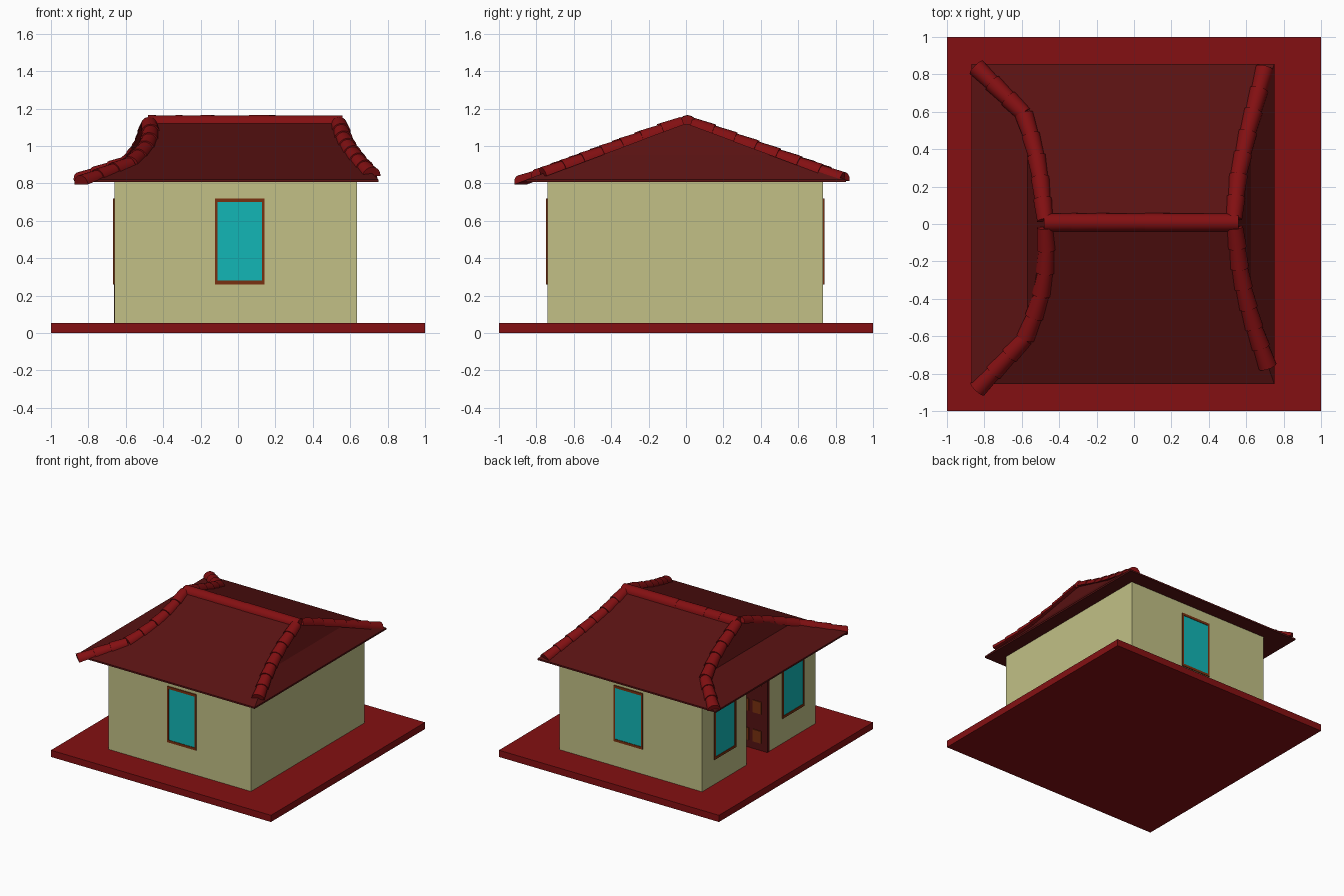
import bpy, bmesh, math
from mathutils import Vector

if "Cube" in bpy.data.objects:
    bpy.data.objects.remove(bpy.data.objects["Cube"])


def mat(name, r, g, b):
    m = bpy.data.materials.new(name)
    m.diffuse_color = (r, g, b, 1)
    m.use_nodes = True
    m.node_tree.nodes["Principled BSDF"].inputs["Base Color"].default_value = m.diffuse_color
    return m


RED = mat("tile_red", .23, .005, .006)
ROOF = mat("roof_red", .10, .006, .006)
WALL = mat("wall_cream", .54, .53, .24)
GLASS = mat("glass_cyan", .006, .47, .47)
WOOD = mat("frame_brown", .19, .03, .005)
DOOR = mat("door_maroon", .09, .006, .006)


def finish(name, bm, m, smooth=False):
    bmesh.ops.recalc_face_normals(bm, faces=bm.faces[:])
    me = bpy.data.meshes.new(name)
    bm.to_mesh(me)
    bm.free()
    me.materials.append(m)
    if smooth:
        me.polygons.foreach_set("use_smooth", [True] * len(me.polygons))
        me.set_sharp_from_angle(angle=math.radians(40))
    ob = bpy.data.objects.new(name, me)
    bpy.context.collection.objects.link(ob)
    return ob


def box(name, x, y, z, m):
    bm = bmesh.new()
    bmesh.ops.create_cube(bm, size=1)
    for v in bm.verts:
        v.co = [a + (b - a) * (c + .5) for (a, b), c in zip((x, y, z), v.co)]
    return finish(name, bm, m)


# Ground slab
box("base_slab", (-1, 1), (-1, 1), (0, .055), RED)

# Walls, with a doorway in the left side
L, R, W, T = -.66, .637, .733, .06
Z = (.055, .81)
box("front_wall", (L, R), (-W - .008, -W + T), Z, WALL)
box("back_wall", (L, R), (W - T, W), Z, WALL)
box("right_wall", (R - T, R), (-W + T, W - T), Z, WALL)
box("left_wall_a", (L, L + T), (-W + T, -.135), Z, WALL)
box("left_wall_b", (L, L + T), (.16, W - T), Z, WALL)
box("door_lintel", (L, L + T), (-.135, .16), (.72, .81), WALL)


# Windows: four frame bars round a pane, lying on a wall
def window(name, axis, wall, sign, centre, width):
    def part(suffix, a, b, depth, m):
        d = sorted((wall - sign * .01, wall + sign * depth))
        if axis == 'y':
            box(name + suffix, a, d, b, m)
        else:
            box(name + suffix, d, a, b, m)
    a0, a1, z0, z1 = centre - width / 2, centre + width / 2, .26, .72
    t, h = .014, .02
    part("_glass", (a0 + t, a1 - t), (z0 + h, z1 - h), .003, GLASS)
    part("_jamb_a", (a0, a0 + t), (z0, z1), .007, WOOD)
    part("_jamb_b", (a1 - t, a1), (z0, z1), .007, WOOD)
    part("_sill", (a0 + t, a1 - t), (z0, z0 + h), .007, WOOD)
    part("_head", (a0 + t, a1 - t), (z1 - h, z1), .007, WOOD)


window("front_window", 'y', -W - .008, -1, .01, .265)
window("back_window", 'y', W, 1, .01, .265)
window("left_window_a", 'x', L, -1, .44, .28)
window("left_window_b", 'x', L, -1, -.445, .28)

# Door swung open into the house, with raised panels
box("door", (L - .003, L + .285), (-.137, -.112), (.055, .72), DOOR)
for i, x in enumerate((-.57, -.455)):
    for j, z in enumerate((.165, .405, .635)):
        box(f"door_panel_{i}_{j}", (x - .038, x + .038), (-.142, -.106),
            (z - .05, z + .05), WOOD)

# Roof: two flat slopes with kinked hips at both ends
EAVE, APEX, EY = .82, 1.135, .855


def on_slope(x, y):
    return Vector((x, y, EAVE + (APEX - EAVE) * (1 - abs(y) / EY)))


bm = bmesh.new()
rows = []
for sy in (-1, 1):
    pts = [(-.87, EY), (-.57, .57), (.625, .5), (.75, EY)]
    rows.append([bm.verts.new(on_slope(x, sy * y)) for x, y in pts])
ra, rb = (bm.verts.new(on_slope(x, 0)) for x in (-.48, .54))
low = [bm.verts.new((x, y, .807)) for x, y in
       ((-.87, -EY), (.75, -EY), (.75, EY), (-.87, EY))]
f, b = rows
for s in rows:
    bm.faces.new((s[0], s[3], s[2], rb, ra, s[1]))
bm.faces.new((f[0], f[1], b[1], b[0]))
bm.faces.new((f[3], f[2], b[2], b[3]))
bm.faces.new((f[1], ra, b[1]))
bm.faces.new((f[2], rb, b[2]))
bm.faces.new(low)
rim = [f[0], f[3], b[3], b[0]]
for i in range(4):
    j = (i + 1) % 4
    bm.faces.new((low[i], low[j], rim[j], rim[i]))
finish("roof", bm, ROOF)


# Rounded cover tile: tapered half cylinder between two points
def tile(name, p, q, r0, r1):
    d = (q - p).normalized()
    side = d.cross(Vector((0, 0, 1))).normalized()
    up = side.cross(d)
    bm = bmesh.new()
    n = 12
    rings = []
    for c, r in ((p, r0), (q, r1)):
        c = c - up * .014
        rings.append([bm.verts.new(c + r * (side * math.cos(math.pi * k / n)
                                            + up * math.sin(math.pi * k / n)))
                      for k in range(n + 1)])
    for k in range(n):
        bm.faces.new((rings[0][k], rings[0][k + 1], rings[1][k + 1], rings[1][k]))
    bm.faces.new((rings[0][0], rings[0][n], rings[1][n], rings[1][0]))
    bm.faces.new(rings[0])
    bm.faces.new(rings[1])
    finish(name, bm, RED, True)


# Hip tiles, laid from the eave up to the ridge
def chain(name, path, count):
    pts = [on_slope(x, y) for x, y in path]
    lens = [(q - p).length for p, q in zip(pts, pts[1:])]

    def at(s):
        for p, q, l in zip(pts, pts[1:], lens):
            if s <= l + 1e-6:
                return p.lerp(q, s / l)
            s -= l
        return pts[-1]
    step = sum(lens) / count
    for i in range(count):
        tile(f"{name}_{i}", at(i * step), at((i + 1) * step), .05, .043)


chain("hip_left_front", [(-.84, -.885), (-.57, -.6), (-.5, -.4), (-.465, -.2), (-.475, -.02)], 8)
chain("hip_left_back", [(-.845, .84), (-.58, .58), (-.51, .32), (-.475, .02)], 8)
chain("hip_right_front", [(.715, -.765), (.63, -.52), (.57, -.28), (.54, -.02)], 7)
chain("hip_right_back", [(.70, .835), (.61, .5), (.555, .25), (.535, .03)], 7)

# Ridge tiles
xs = (-.48, -.335, -.2, .06, .56)
for i, (x0, x1) in enumerate(zip(xs, xs[1:])):
    tile(f"ridge_tile_{i}", Vector((x0, .008, 1.129)), Vector((x1, .008, 1.129)), .05, .048)
